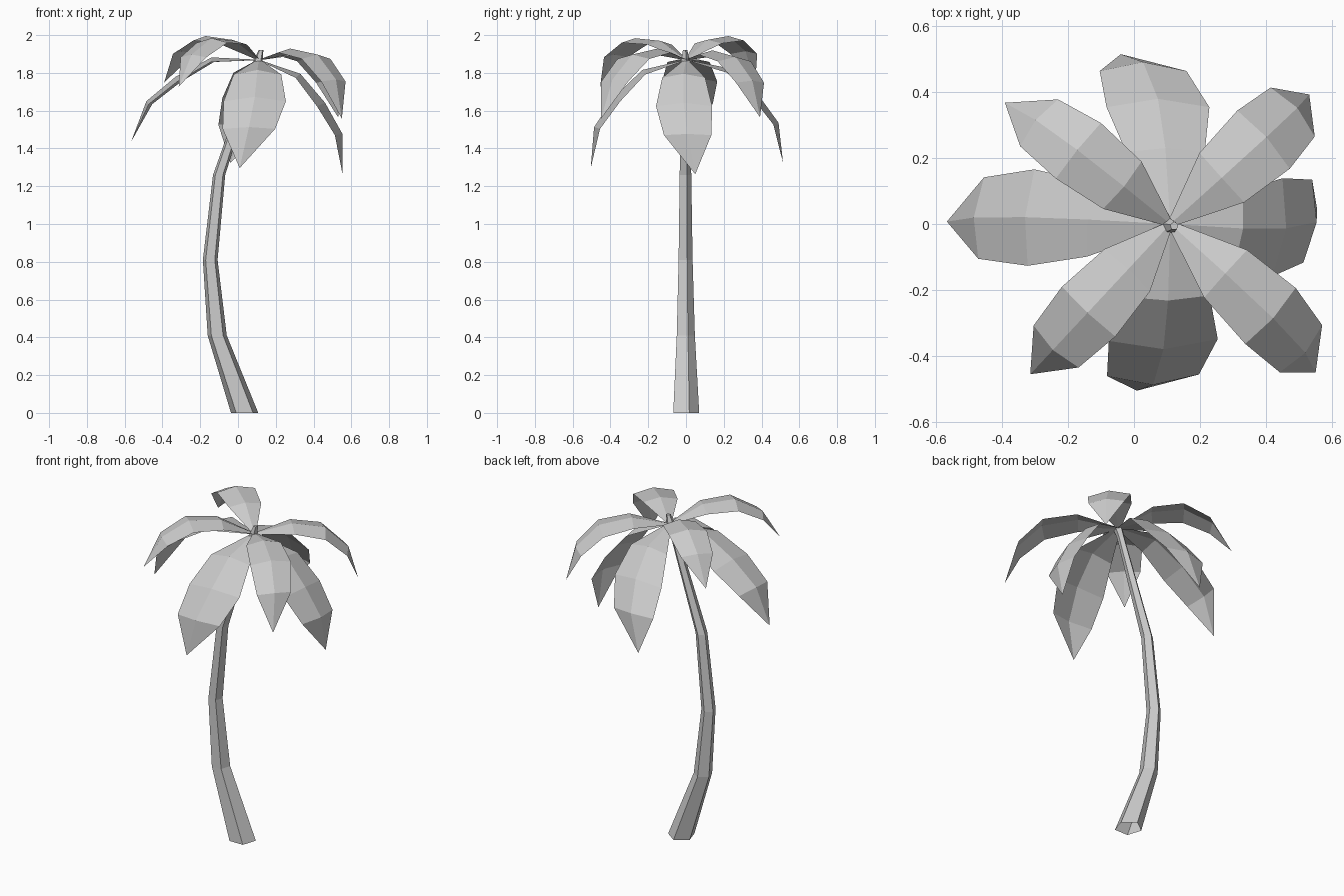
import bpy
import bmesh
from math import radians, sin, cos, pi
from mathutils import Vector, Matrix

cube = bpy.data.objects.get("Cube")
if cube:
    bpy.data.objects.remove(cube, do_unlink=True)

grey = bpy.data.materials.new("pale_grey")
grey.use_nodes = True
GREY = (0.6, 0.6, 0.6, 1)
grey.diffuse_color = GREY
grey.node_tree.nodes["Principled BSDF"].inputs["Base Color"].default_value = GREY


def make_object(name, bm):
    mesh = bpy.data.meshes.new(name)
    bm.to_mesh(mesh)
    bm.free()
    mesh.materials.append(grey)
    obj = bpy.data.objects.new(name, mesh)
    bpy.context.collection.objects.link(obj)
    return obj


# Trunk: five-sided rings along a bent path, as (x, z, radius), open at the foot
TRUNK = [(0.035, 0, 0.076), (-0.11, 0.41, 0.053), (-0.147, 0.81, 0.041),
         (-0.1, 1.26, 0.034), (0.088, 1.82, 0.022), (0.105, 1.86, 0.026),
         (0.122, 1.92, 0.013)]
SIDES = 5


def build_trunk():
    bm = bmesh.new()
    rings = []
    for x, z, radius in TRUNK:
        angles = [pi / 2 + 2 * pi * i / SIDES for i in range(SIDES)]
        rings.append([bm.verts.new((x + radius * cos(a), radius * sin(a) - 0.006, z))
                      for a in angles])
    for low, high in zip(rings, rings[1:]):
        for i in range(SIDES):
            j = (i + 1) % SIDES
            bm.faces.new((low[i], low[j], high[j], high[i]))
    bm.faces.new(rings[-1])
    make_object("trunk", bm)


# Frond profiles: (distance out, height, half width, share of sideways sway)
HUB = Vector((0.11, 0, 1.87))
DROOPING = [(0, 0, 0.012, 0), (0.25, 0.012, 0.118, 0.1), (0.44, -0.09, 0.154, 0.25),
            (0.595, -0.22, 0.13, 0.55), (0.675, -0.435, 0, 1)]
ARCHING = [(0, 0, 0.01, 0), (0.18, 0.105, 0.097, 0), (0.36, 0.125, 0.114, 0.1),
           (0.515, 0.045, 0.096, 0.4), (0.62, -0.12, 0, 1)]


def build_frond(name, profile, heading, tilt, scale, breadth, sway):
    """A ridged leaf: a midrib with an edge on each side, ending in a point."""
    bm = bmesh.new()
    turn = (Matrix.Rotation(radians(heading), 3, "Z")
            @ Matrix.Rotation(-radians(tilt), 3, "Y"))
    sections = []
    for i, (out, up, width, share) in enumerate(profile):
        half = width * breadth
        # The edges fall away at right angles to the midrib
        a, b = profile[max(i - 1, 0)], profile[min(i + 1, len(profile) - 1)]
        fall = Vector((b[1] - a[1], 0, a[0] - b[0])).normalized() * half * 0.22
        mid = Vector((out * scale, sway * share, up * scale))
        offsets = [0] if half == 0 else [1, 0, -1]
        sections.append([bm.verts.new(HUB + turn @ (mid + Vector((0, s * half, 0))
                                                    + fall * abs(s)))
                         for s in offsets])
    for near, far in zip(sections, sections[1:]):
        for k in (0, 1):
            if len(far) == 1:
                bm.faces.new((near[k], near[k + 1], far[0]))
            else:
                bm.faces.new((near[k], near[k + 1], far[k + 1], far[k]))
    make_object(name, bm)


build_trunk()

# Four broad drooping fronds and four narrower arching ones between them
for args in [
    ("right_frond", DROOPING, 176, 0, 1, 0.95, 0.04),
    ("left_frond", DROOPING, -6, -21.5, 0.93, 0.97, 0.095),
    ("front_frond", DROOPING, -89, -16, 0.95, 1.07, -0.11),
    ("back_frond", DROOPING, 90, -14, 0.935, 1.01, 0.15),
    ("back_right_frond", ARCHING, 141, 0, 1, 0.95, 0.03),
    ("front_right_frond", ARCHING, 227, -2, 1.01, 0.97, 0),
    ("back_left_frond", ARCHING, 42, -17, 1.03, 1.04, 0.01),
    ("front_left_frond", ARCHING, -42, -15.5, 1.11, 1, -0.04),
]:
    build_frond(*args)
